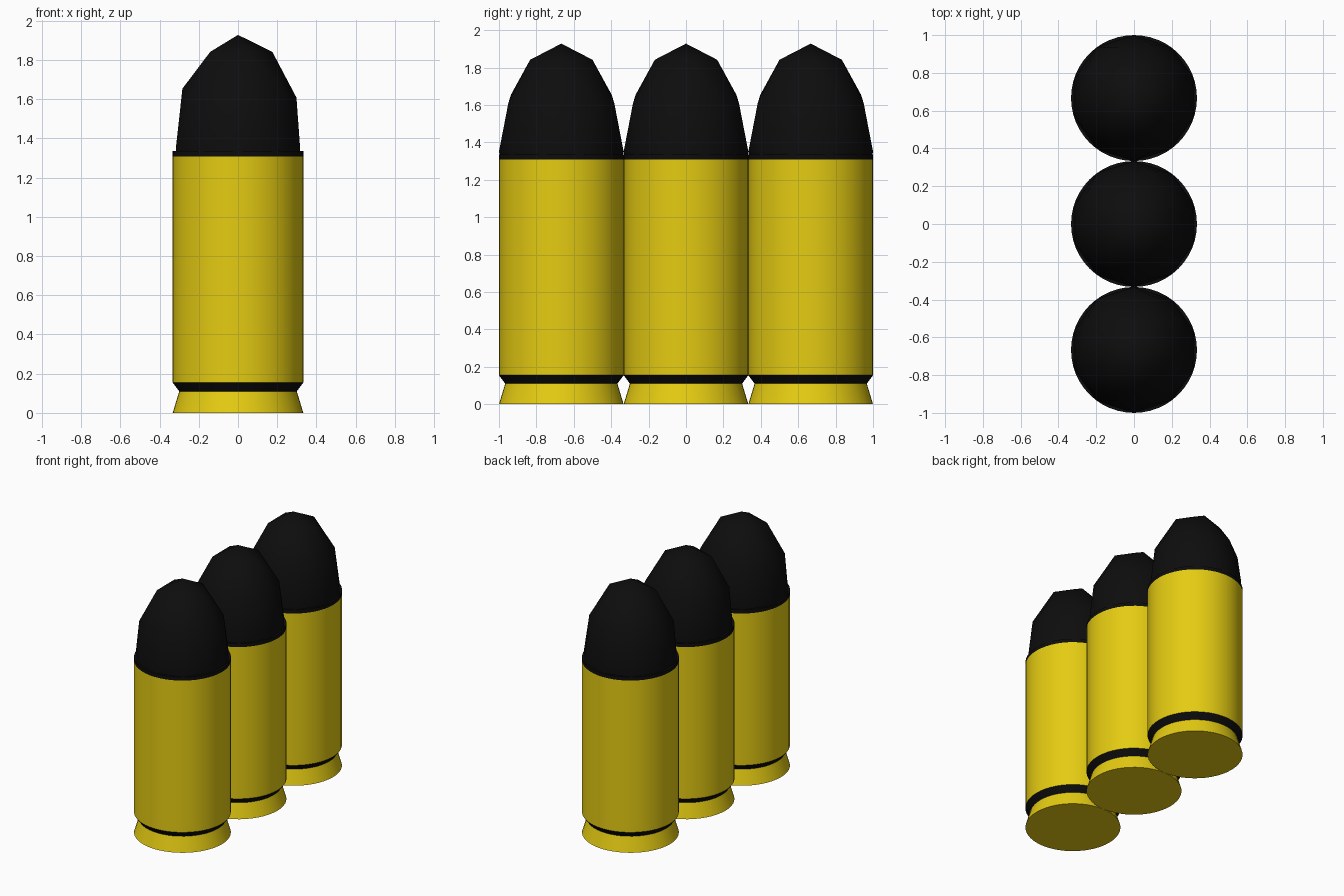
import bpy, bmesh, math
from mathutils import Matrix

if "Cube" in bpy.data.objects:
    bpy.data.objects.remove(bpy.data.objects["Cube"])

R = 1 / 3
SEG = 48


def material(name, color):
    m = bpy.data.materials.new(name)
    m.diffuse_color = color
    m.use_nodes = True
    m.node_tree.nodes["Principled BSDF"].inputs["Base Color"].default_value = m.diffuse_color
    return m


yellow = material("yellow", (0.78, 0.60, 0.006, 1))
black = material("black", (0.004, 0.004, 0.004, 1))


def finish(bm, name, y, mats, angle):
    bmesh.ops.recalc_face_normals(bm, faces=bm.faces)
    me = bpy.data.meshes.new(name)
    bm.to_mesh(me)
    bm.free()
    for m in mats:
        me.materials.append(m)
    ob = bpy.data.objects.new(name, me)
    bpy.context.collection.objects.link(ob)
    ob.location.y = y
    bpy.ops.object.select_all(action='DESELECT')
    ob.select_set(True)
    bpy.context.view_layer.objects.active = ob
    bpy.ops.object.shade_smooth_by_angle(angle=math.radians(angle))


def casing(y):
    # Turned body: (radius, height, material of the band above)
    profile = [(R, 0, 0), (0.30, 0.11, 1), (R, 0.155, 0), (R, 1.308, 1), (R, 1.335, 1)]
    bm = bmesh.new()
    rings = [[bm.verts.new((r * math.cos(2 * math.pi * i / SEG),
                            r * math.sin(2 * math.pi * i / SEG), z)) for i in range(SEG)]
             for r, z, _ in profile]
    for k in range(len(rings) - 1):
        a, b = rings[k], rings[k + 1]
        for i in range(SEG):
            j = (i + 1) % SEG
            bm.faces.new((a[i], a[j], b[j], b[i])).material_index = profile[k][2]
    bm.faces.new(rings[0]).material_index = 0
    bm.faces.new(rings[-1]).material_index = 1
    finish(bm, "casing", y, (yellow, black), 15)


def nose(y):
    # Low-poly stretched icosphere, trimmed inside the casing
    bm = bmesh.new()
    bmesh.ops.create_icosphere(bm, subdivisions=2, radius=1)
    bmesh.ops.transform(bm, verts=bm.verts,
                        matrix=Matrix.Translation((0, 0, 1.35)) @ Matrix.Diagonal((R, R, 0.578, 1)))
    bmesh.ops.bisect_plane(bm, geom=bm.verts[:] + bm.edges[:] + bm.faces[:],
                           plane_co=(0, 0, 1.32), plane_no=(0, 0, 1), clear_inner=True)
    finish(bm, "nose", y, (black,), 60)


# Row of three
for n in (-1, 0, 1):
    casing(n * 2 * R)
    nose(n * 2 * R)
